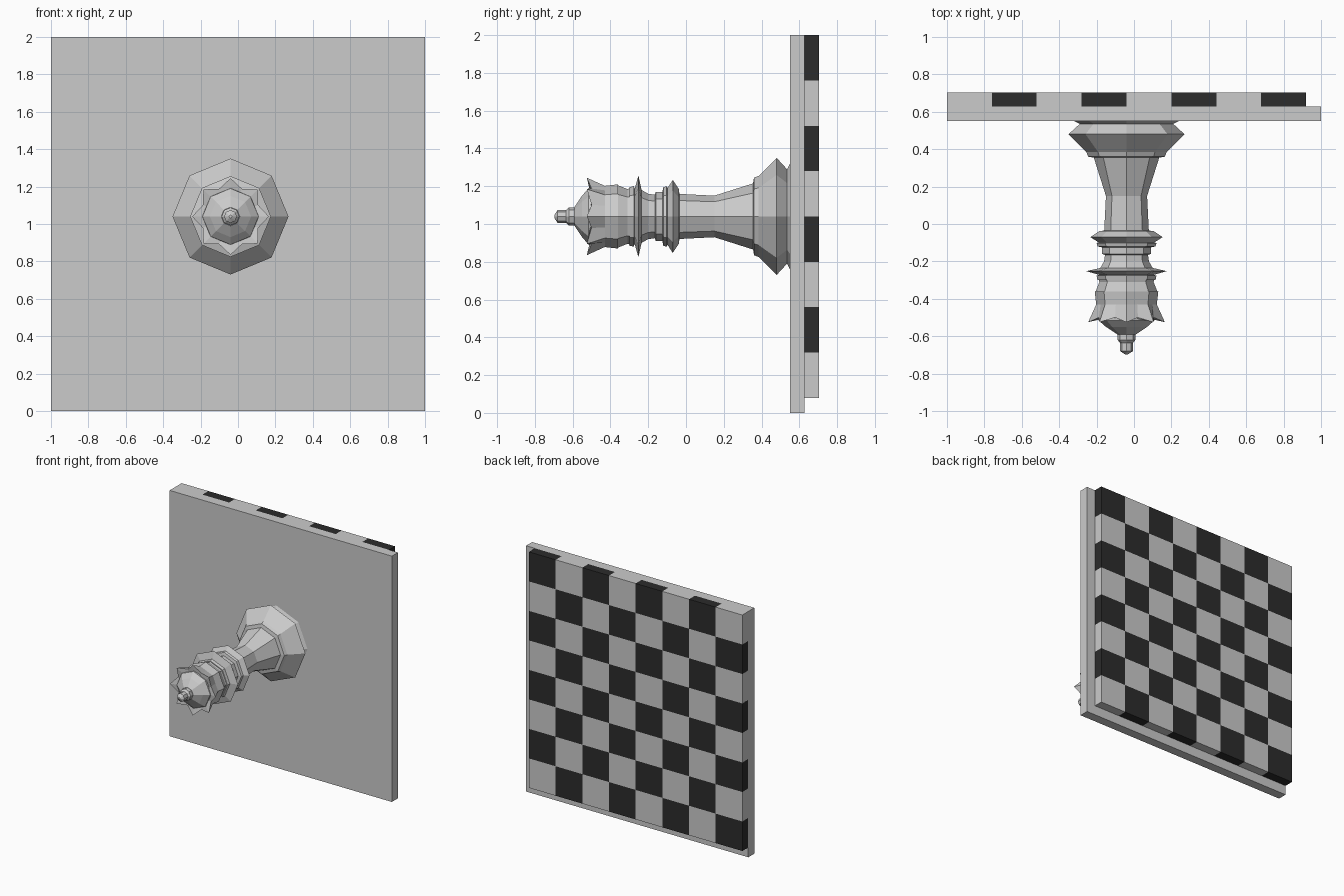
import bpy, bmesh
from math import sin, cos, pi

if "Cube" in bpy.data.objects:
    bpy.data.objects.remove(bpy.data.objects["Cube"])

CX, CZ = -0.04, 1.04          # axis of the turned piece, running along y


def finish(name, bm, mat=None):
    bmesh.ops.recalc_face_normals(bm, faces=bm.faces)
    me = bpy.data.meshes.new(name)
    bm.to_mesh(me)
    bm.free()
    ob = bpy.data.objects.new(name, me)
    bpy.context.collection.objects.link(ob)
    if mat:
        me.materials.append(mat)
    return ob


def add_box(bm, lo, hi):
    vs = bmesh.ops.create_cube(bm, size=1)['verts']
    for v in vs:
        for k in range(3):
            v.co[k] = lo[k] if v.co[k] < 0 else hi[k]


def skin(bm, rings):
    for a, b in zip(rings, rings[1:]):
        n = len(a)
        for i in range(n):
            bm.faces.new((a[i], a[(i + 1) % n], b[(i + 1) % n], b[i]))


def ring(bm, y, radii):
    n = len(radii)
    return [bm.verts.new((CX + r * cos(2 * pi * i / n), y, CZ + r * sin(2 * pi * i / n)))
            for i, r in enumerate(radii)]


def lathe(name, profile, sides=8):
    bm = bmesh.new()
    rings = [ring(bm, y, [r] * sides) for y, r in profile]
    skin(bm, rings)
    bm.faces.new(rings[0])
    bm.faces.new(rings[-1])
    return finish(name, bm)


# Backing plate
bm = bmesh.new()
add_box(bm, (-1, 0.55, 0), (1, 0.628, 2))
finish("board_base", bm)

# Chequered squares, offset towards one corner of the plate
dark = bpy.data.materials.new("dark_square")
dark.diffuse_color = (0.025, 0.025, 0.025, 1)
dark.use_nodes = True
dark.node_tree.nodes["Principled BSDF"].inputs["Base Color"].default_value = dark.diffuse_color
S = 0.24
for parity, name, mat in ((0, "dark_squares", dark), (1, "light_squares", None)):
    bm = bmesh.new()
    for i in range(8):
        for j in range(8):
            if (i + j) % 2 == parity:
                x, z = -1 + i * S, 0.08 + j * S
                add_box(bm, (x, 0.628, z), (x + S, 0.704, z + S))
    finish(name, bm, mat)

# Foot and tapering stem
lathe("foot_and_stem", [
    (0.55, 0.28), (0.535, 0.25), (0.48, 0.31), (0.385, 0.215), (0.36, 0.205),
    (0.355, 0.175), (0.15, 0.11), (-0.05, 0.12)])

# Collars around the neck
lathe("collars", [
    (-0.035, 0.12), (-0.038, 0.145), (-0.07, 0.193), (-0.098, 0.15), (-0.102, 0.16),
    (-0.12, 0.155), (-0.125, 0.13), (-0.16, 0.13), (-0.165, 0.115), (-0.2, 0.12),
    (-0.235, 0.14), (-0.252, 0.216), (-0.272, 0.145), (-0.276, 0.16), (-0.3, 0.155)])

# Head with dome
lathe("head", [
    (-0.29, 0.15), (-0.31, 0.145), (-0.36, 0.165), (-0.42, 0.16), (-0.515, 0.15),
    (-0.55, 0.11), (-0.59, 0.05)])

# Crown with eight outward points
k = cos(pi / 8)
bm = bmesh.new()
base = ring(bm, -0.36, [0.17, 0.17 * k] * 8)
mid = ring(bm, -0.43, [0.162, 0.162 * k] * 8)
rim = ring(bm, -0.5, [0.205, 0.16] * 8)
for v in rim[::2]:
    v.co.y = -0.525
inner = ring(bm, -0.505, [0.14, 0.14 * k] * 8)
skin(bm, [base, mid, rim, inner])
finish("crown", bm)

# Finial on the dome
lathe("finial", [
    (-0.575, 0.035), (-0.585, 0.048), (-0.62, 0.048), (-0.635, 0.034),
    (-0.68, 0.034), (-0.697, 0.008)])
